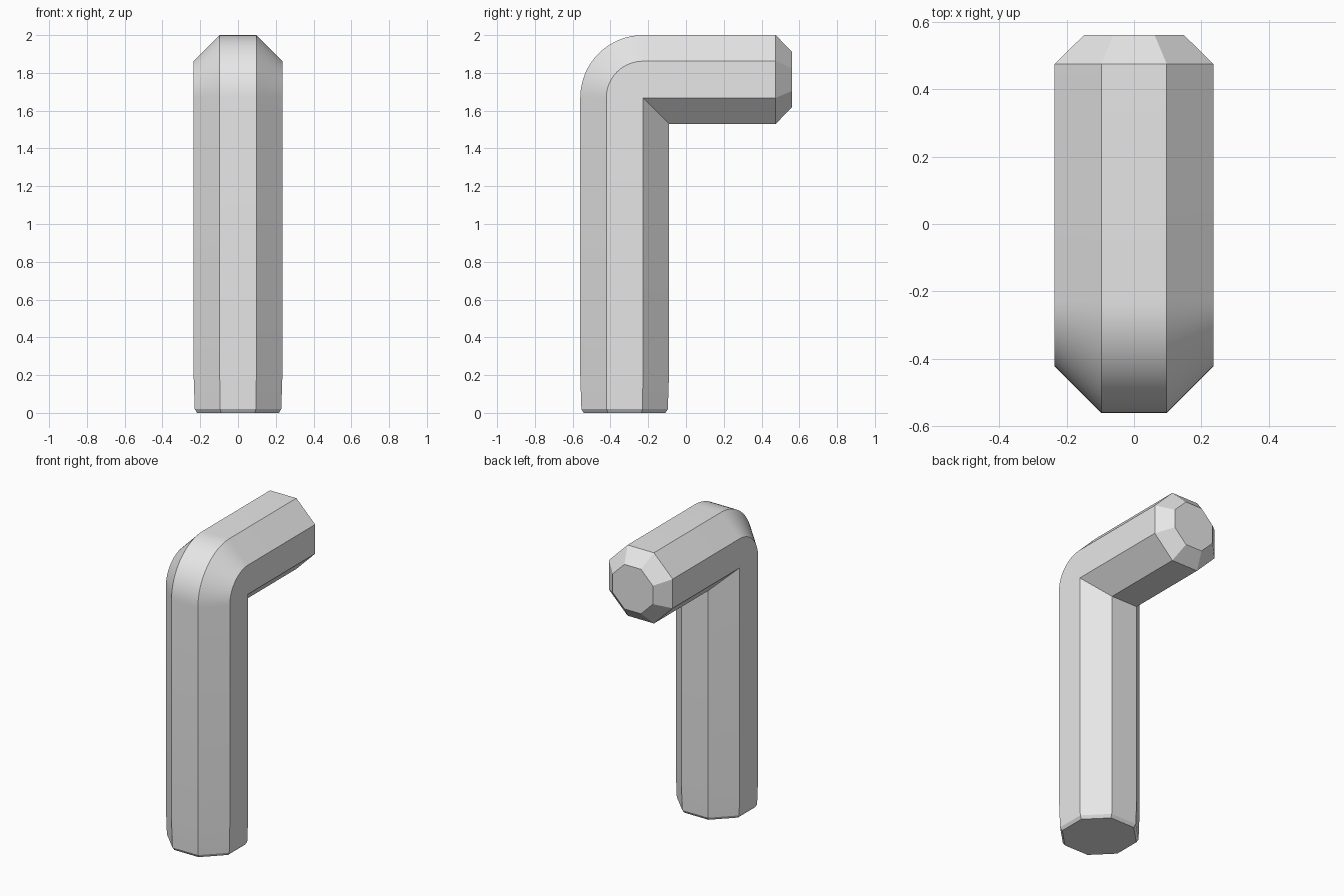
import bpy
import bmesh
from math import sin, cos, pi, radians
from mathutils import Vector

if "Cube" in bpy.data.objects:
    bpy.data.objects.remove(bpy.data.objects["Cube"], do_unlink=True)

HALF, FLAT = 0.235, 0.097          # octagon half width, half flat
PIVOT_Y, PIVOT_Z = -0.228, 1.668   # centre of the bend
BEND_STEPS = 16
MID = HALF                         # tube centre line to outer skin
OUTER = HALF + FLAT                # bend radius of the outer skin

grey = bpy.data.materials.new("light grey")
grey.use_nodes = True
colour = (0.8, 0.8, 0.8, 1)
grey.diffuse_color = colour
grey.node_tree.nodes["Principled BSDF"].inputs["Base Color"].default_value = colour

# Octagon cross-section: sideways position and offset towards the outer skin
half_profile = [(FLAT, HALF), (HALF, FLAT), (HALF, -FLAT), (FLAT, -HALF)]
profile = half_profile + [(-x, r) for x, r in reversed(half_profile)]


def upright_ring(z, scale=1):
    return [Vector((x * scale, PIVOT_Y - FLAT - r * scale, z)) for x, r in profile]


def level_ring(y, scale=1):
    return [Vector((x * scale, y, PIVOT_Z + FLAT + r * scale)) for x, r in profile]


def bend_ring(angle):
    """Outer skin turns about the pivot; inner skin meets in a mitre."""
    ring = []
    for x, r in profile:
        d = r + FLAT
        if d > 0:
            ring.append(Vector((x, PIVOT_Y - d * cos(angle), PIVOT_Z + d * sin(angle))))
        else:
            ring.append(Vector((x, PIVOT_Y - d, PIVOT_Z + d)))
    return ring


# Foot with a slight taper and bevel, bend, then arm with a chamfered end
rings = [upright_ring(0, 0.92), upright_ring(0.02, 0.975), upright_ring(0.2)]
rings += [bend_ring(i / BEND_STEPS * pi / 2) for i in range(BEND_STEPS + 1)]
rings += [level_ring(0.475), level_ring(0.56, 0.63)]

bm = bmesh.new()
loops = [[bm.verts.new(p) for p in ring] for ring in rings]
for low, high in zip(loops, loops[1:]):
    for i in range(len(profile)):
        j = (i + 1) % len(profile)
        bm.faces.new((low[i], low[j], high[j], high[i]))
bm.faces.new(loops[0])
bm.faces.new(loops[-1])
bmesh.ops.remove_doubles(bm, verts=bm.verts, dist=0.0005)
bmesh.ops.recalc_face_normals(bm, faces=bm.faces)

mesh = bpy.data.meshes.new("bent_bar")
bm.to_mesh(mesh)
bm.free()
mesh.materials.append(grey)
bar = bpy.data.objects.new("bent_bar", mesh)
bpy.context.collection.objects.link(bar)

# Smooth bend, crisp long edges
bpy.ops.object.select_all(action="DESELECT")
bar.select_set(True)
bpy.context.view_layer.objects.active = bar
bpy.ops.object.shade_smooth_by_angle(angle=radians(15))
